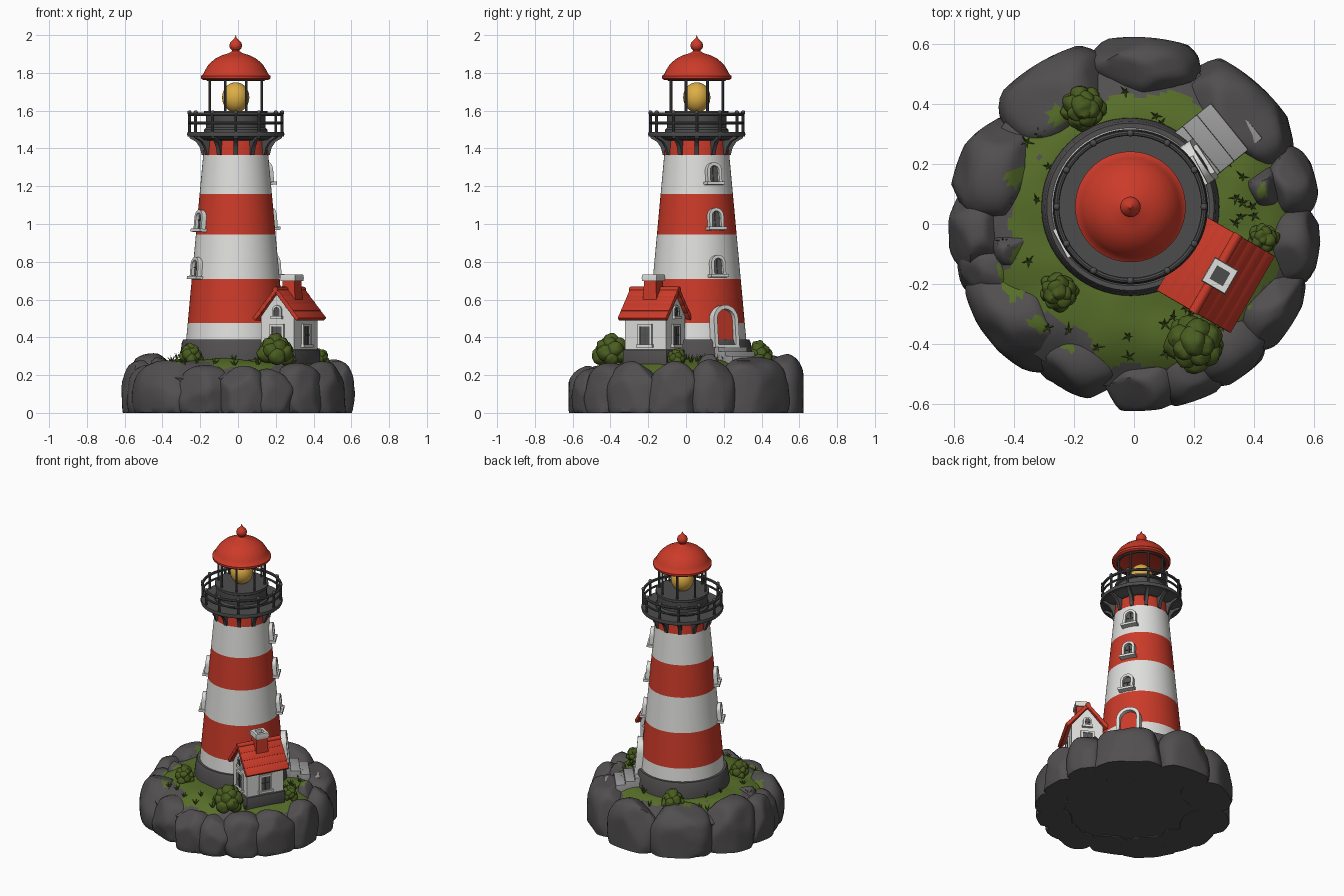
import bpy, bmesh, math, random
from mathutils import Matrix, Vector, noise

if "Cube" in bpy.data.objects:
    bpy.data.objects.remove(bpy.data.objects["Cube"])
random.seed(7)
T, R = Matrix.Translation, Matrix.Rotation
rad = math.radians

def mat(name, c):
    m = bpy.data.materials.new(name)
    m.diffuse_color = (*c, 1)
    m.use_nodes = True
    m.node_tree.nodes["Principled BSDF"].inputs["Base Color"].default_value = m.diffuse_color
    return m
RED = mat("red paint", (.6, .043, .022))
WHITE = mat("white plaster", (.74, .74, .72))
ROCK = mat("grey rock", (.083, .078, .078))
IRON = mat("dark iron", (.075, .073, .073))
GRASS = mat("grass green", (.095, .155, .022))
BUSH = mat("bush green", (.068, .108, .014))
LAMP = mat("lamp yellow", (.72, .42, .06))
PANE = mat("window grey", (.1, .1, .1))
STEP = mat("step grey", (.33, .33, .33))

def obj(name, bm, mats, M=None, angle=35):
    bmesh.ops.recalc_face_normals(bm, faces=bm.faces)
    if M: bm.transform(M)
    me = bpy.data.meshes.new(name)
    bm.to_mesh(me); bm.free()
    for m in mats: me.materials.append(m)
    me.shade_smooth()
    me.set_sharp_from_angle(angle=rad(angle))
    o = bpy.data.objects.new(name, me)
    bpy.context.collection.objects.link(o)
    return o

def lathe(name, prof, mats, M, segs=64, idx=None):
    """Spin (r, z) profile; idx gives a material per profile segment."""
    bm = bmesh.new()
    rings = []
    for r, z in prof:
        n = 1 if r == 0 else segs
        rings.append([bm.verts.new((r*math.cos(2*math.pi*i/segs), r*math.sin(2*math.pi*i/segs), z)) for i in range(n)])
    for k, (a, b) in enumerate(zip(rings, rings[1:])):
        for i in range(segs):
            vs = list(dict.fromkeys([a[i % len(a)], a[(i+1) % len(a)], b[(i+1) % len(b)], b[i % len(b)]]))
            f = bm.faces.new(vs)
            f.material_index = idx[k] if idx else 0
    return obj(name, bm, mats, M)

def box(bm, c, s, M=Matrix()):
    bmesh.ops.create_cube(bm, size=1, matrix=M @ T(c) @ Matrix.Diagonal((*s, 1)))

def bevel(bm, w):
    bmesh.ops.bevel(bm, geom=bm.edges[:], offset=w, segments=2, affect='EDGES', profile=.5)

def prism(bm, pts, y0, y1, M=Matrix()):
    """Extrude an (x, z) outline along y."""
    a = [bm.verts.new(M @ Vector((x, y0, z))) for x, z in pts]
    b = [bm.verts.new(M @ Vector((x, y1, z))) for x, z in pts]
    bm.faces.new(a); bm.faces.new(b)
    for i in range(len(pts)):
        j = (i+1) % len(pts)
        bm.faces.new((a[i], a[j], b[j], b[i]))

def torus(bm, R0, r, z, n=64, m=8):
    g = [[bm.verts.new(((R0+r*math.cos(2*math.pi*j/m))*math.cos(2*math.pi*i/n),
                        (R0+r*math.cos(2*math.pi*j/m))*math.sin(2*math.pi*i/n), z+r*math.sin(2*math.pi*j/m)))
          for j in range(m)] for i in range(n)]
    for i in range(n):
        for j in range(m):
            k, l = (i+1) % n, (j+1) % m
            bm.faces.new((g[i][j], g[k][j], g[k][l], g[i][l]))

def rod(bm, M, r, h, segs=10):
    bmesh.ops.create_cone(bm, cap_ends=True, segments=segs, radius1=r, radius2=r, depth=h, matrix=M)

def opening(name, M, w, h, t, fill, arch=True, d=.022, sill=.02, bars=True):
    """Framed window or door, bottom centre at origin, facing +y; w = half width."""
    def outline(w, z0, z1):
        n, rise = (12, w) if arch else (1, 0)
        arc = [(-w*math.cos(math.pi*i/n), z1-rise+rise*math.sin(math.pi*i/n)) for i in range(n+1)]
        return [(-w, z0)] + arc + [(w, z0)]
    bm = bmesh.new()
    O, I = outline(w, 0, h), outline(w-t, t*.6, h-t)
    L = [[bm.verts.new((x, y, z)) for x, z in P] for P, y in ((O, -.04), (O, d), (I, d), (I, .004))]
    bm.faces.new(L[0])
    bm.faces.new(L[3]).material_index = 1
    for a, b in zip(L, L[1:]):
        for i in range(len(a)):
            j = (i+1) % len(a)
            bm.faces.new((a[i], a[j], b[j], b[i]))
    n0 = len(bm.faces)
    if bars:
        box(bm, (0, .005, h/2), (.006, .007, h-t))
        box(bm, (0, .005, h*.5), (2*w-t, .007, .006))
    for i, f in enumerate(bm.faces):
        if i >= n0: f.material_index = 2
    if sill: box(bm, (0, .003, 0), (2*w+sill, 2*d+sill*.8, .016))
    obj(name, bm, [WHITE, fill, ROCK], M)

# island ground: grass mound on rock core
def gz(x, y):
    r = math.hypot(x, y)
    return .283 - 1.9*max(0, r-.32)**2 + .014*noise.noise(Vector((x*7, y*7, 0)))
bm = bmesh.new()
prev, N = None, 128
for k in range(41):
    r = .014*k if k < 40 else .5
    ring = []
    for i in range(N if k else 1):
        x, y = r*math.cos(2*math.pi*i/N), r*math.sin(2*math.pi*i/N)
        ring.append(bm.verts.new((x, y, gz(x, y) if k < 40 else .004)))
    if prev:
        for i in range(N):
            j = (i+1) % N
            vs = list(dict.fromkeys([prev[i % len(prev)], prev[j % len(prev)], ring[j], ring[i]]))
            f = bm.faces.new(vs)
            c = f.calc_center_median()
            f.material_index = int(k < 40 and math.hypot(c.x-.03, c.y) < .455+.13*noise.noise(c*7))
    prev = ring
bm.faces.new(prev)
obj("island_ground", bm, [ROCK, GRASS], angle=60)

# boulders: angle, distance, radial half, tangential half, top height
boulders = [(160, .475, .15, .185, .3), (121, .48, .15, .2, .295), (86, .515, .115, .18, .3), (46, .495, .13, .22, .29),
            (15, .53, .09, .12, .27), (16, .445, .07, .08, .295), (-8, .525, .1, .14, .26), (-31, .525, .1, .15, .26),
            (-52, .51, .115, .14, .25), (-70, .515, .11, .12, .225), (-87, .515, .11, .13, .235), (-111, .47, .125, .155, .24),
            (-142, .475, .135, .21, .265), (183, .515, .1, .14, .265), (191, .41, .08, .08, .29), (-163, .5, .1, .12, .24)]
for n, (a, dist, rr, rt, top) in enumerate(boulders):
    bm = bmesh.new()
    bmesh.ops.create_icosphere(bm, subdivisions=4, radius=1)
    cuts = [(Vector((random.gauss(0, 1), random.gauss(0, 1), random.gauss(.3, .6))).normalized(), random.uniform(.86, .98)) for _ in range(12)]
    M = R(rad(a), 4, 'Z') @ T((dist, 0, .085))
    for v in bm.verts:
        p = v.co * sum(abs(c)**2.35 for c in v.co)**(-1/2.35)
        for nn, d in cuts:
            e = p.dot(nn) - d
            if e > 0: p = p - nn*e*.85
        p = M @ Vector((p.x*rr*1.05, p.y*rt*1.04, p.z*(top-.08)*1.05))
        p += p.normalized()*.006*noise.noise(p*12)
        q = math.hypot(p.x, p.y)
        if q > .622: p *= .622/q
        v.co = (p.x, p.y, max(0, p.z))
    bm.normal_update()
    for f in bm.faces:
        c = f.calc_center_median()
        f.material_index = int(f.normal.z > .75 and math.hypot(c.x, c.y) < .48 and noise.noise(c*10) > .18)
    obj("boulder_%d" % n, bm, [ROCK, GRASS], angle=40)

# tower: stone plinth and striped shaft
C = T((-.012, .057, 0))
rad_at = lambda z: .262 - .092*(z-.39)
lathe("tower_plinth", [(0, .2), (.3, .2), (.295, .3), (.285, .375), (.278, .388), (0, .388)], [ROCK], C)
zs = [.385, .475, .71, .945, 1.16, 1.365, 1.48]
lathe("tower_shaft", [(rad_at(z), z) for z in zs], [WHITE, RED], C, 72, [0, 1, 0, 1, 0, 1])

# gallery deck, brackets and railing
lathe("gallery_deck", [(.15, 1.44), (.2, 1.445), (.225, 1.462), (.255, 1.464), (.258, 1.475), (.255, 1.487), (0, 1.487)], [IRON], C)
bm = bmesh.new()
for i in range(12):
    M = R(2*math.pi*i/12, 4, 'Z')
    prism(bm, [(.15, 1.365), (.18, 1.365), (.19, 1.405), (.21, 1.435), (.245, 1.455), (.245, 1.47), (.15, 1.47)], -.011, .011, M)
obj("gallery_brackets", bm, [IRON], C)
bm = bmesh.new()
for z, r in ((1.58, .009), (1.535, .007)): torus(bm, .245, r, z)
for i in range(12):
    x, y = .245*math.sin(2*math.pi*i/12), .245*math.cos(2*math.pi*i/12)
    rod(bm, T((x, y, 1.535)), .008, .11)
    bmesh.ops.create_icosphere(bm, subdivisions=2, radius=.012, matrix=T((x, y, 1.59)))
obj("gallery_railing", bm, [IRON], C)

# lantern room
lathe("lantern_base", [(.168, 1.48), (.168, 1.5), (.158, 1.51), (.158, 1.575), (.167, 1.58), (.167, 1.597), (0, 1.597)], [IRON], C)
bm = bmesh.new()
for i in range(8):
    a = 2*math.pi*(i+.5)/8
    rod(bm, T((.148*math.cos(a), .148*math.sin(a), 1.68)), .007, .18)
torus(bm, .148, .008, 1.765)
obj("lantern_posts", bm, [IRON], C)
bm = bmesh.new()
bmesh.ops.create_uvsphere(bm, u_segments=32, v_segments=20, radius=1, matrix=T((0, 0, 1.67)) @ Matrix.Diagonal((.072, .072, .08, 1)))
obj("lamp", bm, [LAMP], C)
lathe("dome_roof", [(0, 1.79), (.12, 1.775), (.172, 1.762), (.183, 1.77), (.184, 1.784), (.172, 1.793), (.162, 1.815), (.143, 1.845),
      (.112, 1.873), (.075, 1.893), (.04, 1.903), (.03, 1.908), (.02, 1.915), (.02, 1.92), (.031, 1.932), (.034, 1.946),
      (.028, 1.963), (.014, 1.975), (.006, 1.984), (0, 2)], [RED], C)

# tower windows and door
def on_tower(a, z):
    return C @ R(rad(a-90), 4, 'Z') @ T((0, rad_at(z), z)) @ R(math.atan(.092), 4, 'X')
for n, (a, z) in enumerate([(28, 1.215), (28, .975), (28, .725), (208, .965), (208, .715)]):
    opening("tower_window_%d" % n, on_tower(a, z), .043, .11, .017, PANE)
opening("tower_door", on_tower(33, .345) @ T((0, .004, 0)), .077, .225, .022, RED, d=.03, sill=0, bars=False)

# stone steps, each block standing in the ground
for k in range(4):
    bm = bmesh.new()
    top = .35-.024*k
    box(bm, (.265+.06*k, 0, (top+.2)/2), (.08, .2, top-.2))
    bevel(bm, .006)
    obj("step_%d" % k, bm, [STEP], C @ R(rad(39), 4, 'Z'))

# keeper cottage: ridge runs along local y
H = T((.272, -.164, 0)) @ R(rad(-30), 4, 'Z')
bm = bmesh.new()
box(bm, (0, 0, .28), (.225, .27, .11)); bevel(bm, .008)
obj("cottage_foundation", bm, [ROCK], H)
bm = bmesh.new()
prism(bm, [(-.1, .32), (.1, .32), (.1, .51), (0, .635), (-.1, .51)], -.125, .125)
obj("cottage_walls", bm, [WHITE], H)
bm = bmesh.new()
for s in (-1, 1):
    for k in range(4):  # overlapping plank courses
        t = (k+.5)/4
        M = T((s*.132*t, 0, .65-.154*t)) @ R(s*rad(47), 4, 'Y')
        box(bm, (0, 0, 0), (.056, .296, .024), M)
bevel(bm, .004)
rod(bm, T((0, 0, .652)) @ R(rad(90), 4, 'X'), .016, .3, 12)
obj("cottage_roof", bm, [RED], H)
K = H @ T((.016, 0, 0)) @ R(rad(45), 4, 'Z')
q = math.sqrt(2)
lathe("chimney", [(.043*q, .57), (.036*q, .705), (0, .705)], [RED], K, 4)
lathe("chimney_cap", [(0, .698), (.044*q, .698), (.046*q, .715), (.043*q, .733), (.024*q, .733), (.024*q, .71), (0, .71)],
      [WHITE, IRON], K, 4, [0, 0, 0, 0, 0, 1])
for side, a in (("front", 180), ("back", 0)):
    G = H @ R(rad(a), 4, 'Z') @ T((0, .125, 0))
    opening("cottage_%s_window" % side, G @ T((0, 0, .355)), .043, .115, .013, PANE, False, .01, .012)
    opening("cottage_%s_gable_window" % side, G @ T((0, 0, .505)), .028, .065, .01, PANE, True, .01, .01)
opening("cottage_side_window", H @ R(rad(-90), 4, 'Z') @ T((0, .1, .355)), .043, .115, .013, PANE, False, .01, .012)

# bushes: x, y, radius, top height
for n, (x, y, r, top) in enumerate([(.2, -.395, .095, .42), (-.25, -.225, .062, .37), (-.17, .385, .074, .38), (.43, -.05, .05, .345)]):
    bm = bmesh.new()
    z0 = .26
    for k in range(16):
        a, e = k*2.4, k/15
        q2 = r*.6*math.sqrt(1-e*e)
        p = Vector((x+q2*math.cos(a), y+q2*math.sin(a), z0+r*.3+(top-z0-r*.75)*e))
        bmesh.ops.create_icosphere(bm, subdivisions=3, radius=r*random.uniform(.4, .5), matrix=T(p))
    for v in bm.verts:
        v.co += (v.co-Vector((x, y, z0))).normalized()*.01*noise.noise(v.co*35)
    obj("bush_%d" % n, bm, [BUSH])

# grass tufts
bm = bmesh.new()
for k in range(40):
    a, d = random.uniform(0, 2*math.pi), random.uniform(.31, .45)
    x, y = d*math.cos(a), d*math.sin(a)
    for j in range(5):
        M = T((x, y, gz(x, y)-.005)) @ R(j*1.26+k, 4, 'Z') @ R(random.uniform(.3, .8), 4, 'Y') @ T((0, 0, .02))
        bmesh.ops.create_cone(bm, cap_ends=True, segments=4, radius1=.005, radius2=0, depth=random.uniform(.035, .05), matrix=M)
obj("grass_tufts", bm, [GRASS])
